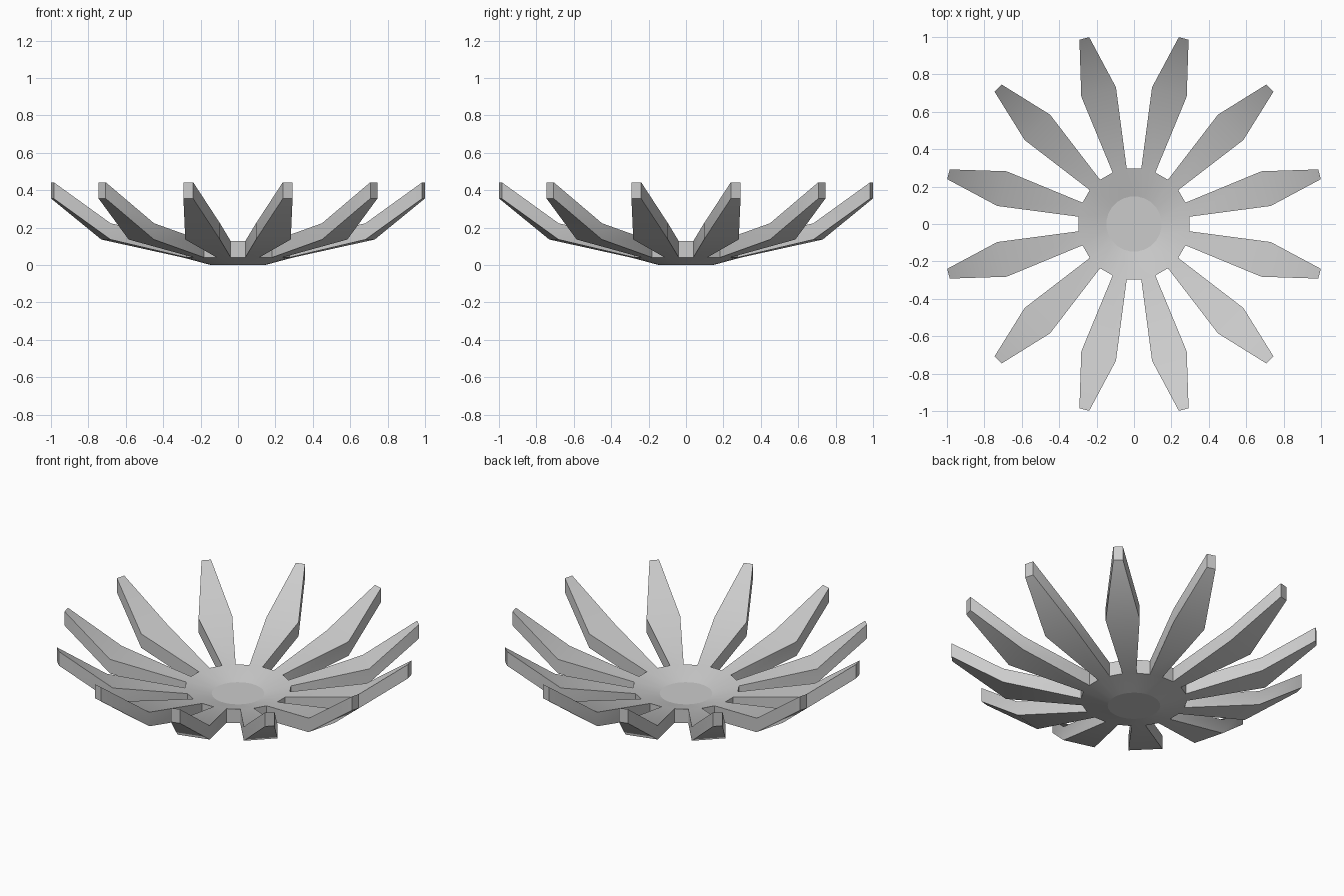
import bpy, bmesh, math
from mathutils import Matrix, Vector

cube = bpy.data.objects.get("Cube")
if cube:
    bpy.data.objects.remove(cube)

PETALS = 12
SIDES = PETALS * 2
STEP = math.tau / SIDES
THICKNESS = 0.087
DISC_RADIUS, HUB_RADIUS, HUB_RISE = 0.148, 0.298, 0.04
# Petal stations beyond the hub: radius, half width, underside height
STATIONS = [(0.731, 0.096, 0.136), (1.027, 0.027, 0.355)]

grey = bpy.data.materials.new("light_grey")
grey.use_nodes = True
colour = (0.6, 0.6, 0.6, 1)
grey.diffuse_color = colour
grey.node_tree.nodes["Principled BSDF"].inputs["Base Color"].default_value = colour

bm = bmesh.new()


def ring(radius, z):
    """Ring of vertices whose every other side carries a petal."""
    return [bm.verts.new((radius * math.cos((i + 0.5) * STEP),
                          radius * math.sin((i + 0.5) * STEP), z))
            for i in range(SIDES)]


# Underside of the hub: flat disc and shallow sloping rim
disc = ring(DISC_RADIUS, 0)
rim = ring(HUB_RADIUS, HUB_RISE)
bm.faces.new(disc)
for i in range(SIDES):
    j = (i + 1) % SIDES
    bm.faces.new((disc[i], rim[i], rim[j], disc[j]))

# Petals grow from alternate rim sides, widen, then taper upwards
for k in range(PETALS):
    turn = Matrix.Rotation((2 * k + 1) * STEP, 3, 'Z')
    right, left = rim[2 * k], rim[2 * k + 1]
    for radius, half, z in STATIONS:
        new_right, new_left = (bm.verts.new(turn @ Vector((radius, s * half, z)))
                               for s in (-1, 1))
        bm.faces.new((right, new_right, new_left, left))
        right, left = new_right, new_left

# Thicken straight up into a closed solid
under = bm.faces[:]
result = bmesh.ops.extrude_face_region(bm, geom=under, use_keep_orig=True)
top = [g for g in result["geom"] if isinstance(g, bmesh.types.BMVert)]
bmesh.ops.translate(bm, verts=top, vec=(0, 0, THICKNESS))
bmesh.ops.recalc_face_normals(bm, faces=bm.faces)

mesh = bpy.data.meshes.new("petal_bowl")
bm.to_mesh(mesh)
bm.free()
mesh.materials.append(grey)
bowl = bpy.data.objects.new("petal_bowl", mesh)
bpy.context.collection.objects.link(bowl)

# Smooth slopes, crisp edges, flat centre disc
bpy.ops.object.select_all(action='DESELECT')
bowl.select_set(True)
bpy.context.view_layer.objects.active = bowl
bpy.ops.object.shade_smooth_by_angle(angle=math.radians(30))
for face in mesh.polygons:
    if len(face.vertices) == SIDES:
        face.use_smooth = False
